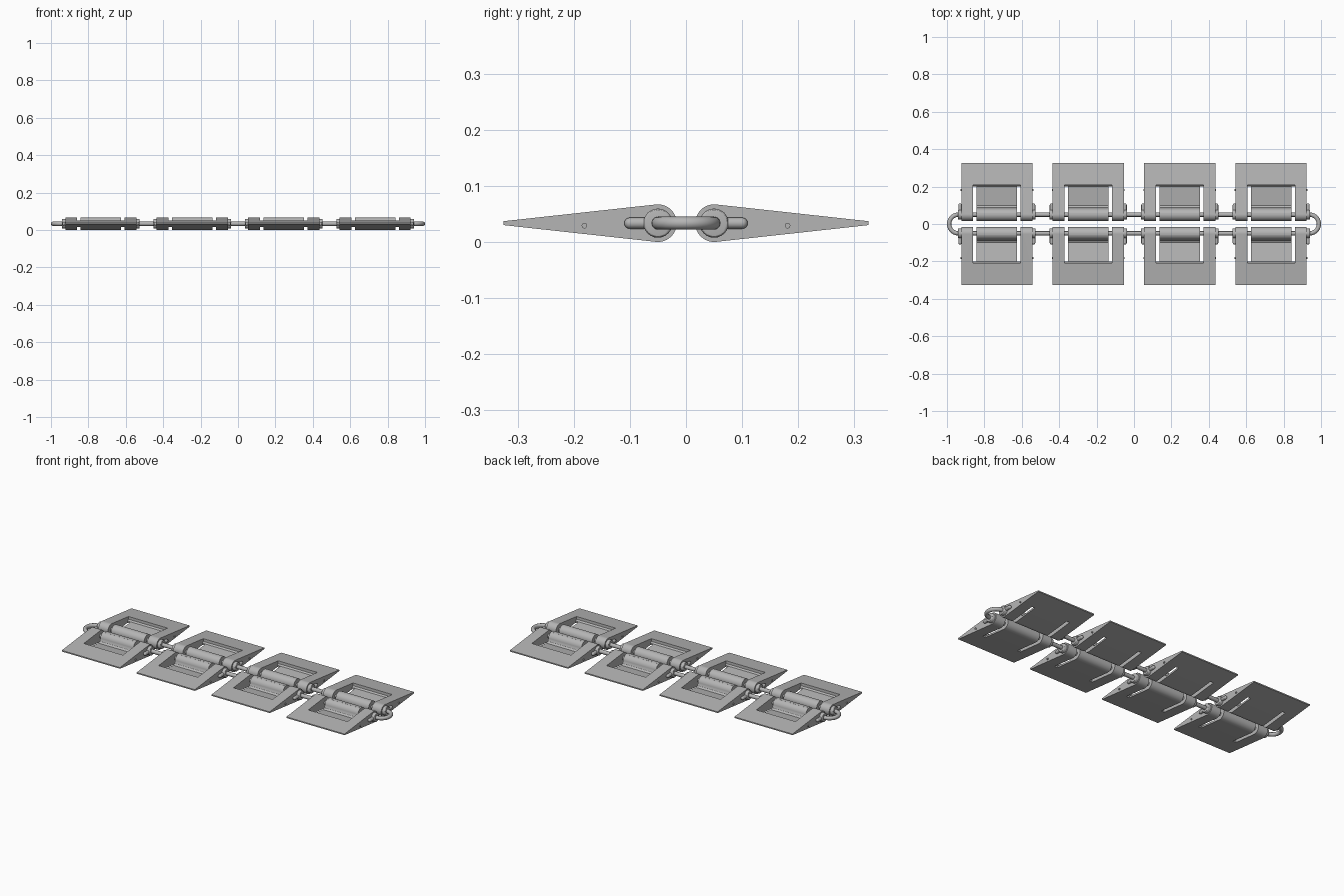
import bpy, bmesh
from math import sin, cos, pi, radians
from mathutils import Matrix, Vector

cube = bpy.data.objects.get("Cube")
if cube:
    bpy.data.objects.remove(cube)

grey = bpy.data.materials.new("steel_grey")
grey.use_nodes = True
colour = (0.46, 0.46, 0.46, 1)
grey.diffuse_color = colour
grey.node_tree.nodes["Principled BSDF"].inputs["Base Color"].default_value = colour

HALF = 0.19            # half plate width
PITCH = 0.489          # spacing of plates along the chain
AXIS_Y, AXIS_Z, BARREL = 0.05, 0.0335, 0.0335
TIP = 0.325
SLOT_OUT, SLOT_IN, SLOT_END = 0.128, 0.108, 0.2


def arc(cy, cz, r, a0, a1, n):
    angles = [radians(a0 + (a1 - a0) * i / n) for i in range(n + 1)]
    return [(cy + r * cos(a), cz + r * sin(a)) for a in angles]


def link(name, mesh, loc=(0, 0, 0), turn=0.0):
    ob = bpy.data.objects.new(name, mesh)
    ob.location = loc
    ob.rotation_euler.z = turn
    bpy.context.collection.objects.link(ob)
    return ob


def mesh_from(name, bm):
    bmesh.ops.recalc_face_normals(bm, faces=bm.faces)
    me = bpy.data.meshes.new(name)
    bm.to_mesh(me)
    bm.free()
    me.materials.append(grey)
    return me


def extrude_profile(name, points, x0, x1):
    """Extrude a (y, z) outline along x."""
    bm = bmesh.new()
    face = bm.faces.new([bm.verts.new((x0, y, z)) for y, z in points])
    new = bmesh.ops.extrude_face_region(bm, geom=[face])["geom"]
    bmesh.ops.translate(bm, vec=(x1 - x0, 0, 0),
                        verts=[v for v in new if isinstance(v, bmesh.types.BMVert)])
    return mesh_from(name, bm)


def smooth(ob):
    bpy.ops.object.select_all(action="DESELECT")
    ob.select_set(True)
    bpy.context.view_layer.objects.active = ob
    bpy.ops.object.shade_smooth_by_angle(angle=radians(30))


def bottom(y):
    return 0.03 * (y - AXIS_Y) / (TIP - AXIS_Y)


# Wedge plate with rounded hinge barrel
profile = arc(AXIS_Y, AXIS_Z, BARREL, 84, 276, 28) + [(TIP, 0.03), (TIP, 0.037)]
plate = link("plate_master", extrude_profile("plate", profile, -HALF, HALF))

# Pocket sunk in the top, leaving the barrel and a thin floor
floor = [(y, bottom(y) + 0.01) for y in (0.1, 0.2)]
pocket = (arc(AXIS_Y, AXIS_Z, BARREL, 75, 0, 10) + [(0.089, 0.022)] + floor
          + [(0.208, 0.034), (0.21, 0.1), (0.06, 0.1)])
cutters = [link("pocket_cutter", extrude_profile("pocket", pocket, -SLOT_OUT, SLOT_OUT))]

# Through slots on both sides of the pocket, also splitting the barrel
slot = [(-0.1, -0.1), (SLOT_END, -0.1), (SLOT_END, 0.11), (-0.1, 0.11)]
for side in (-1, 1):
    cutters.append(link("slot_cutter", extrude_profile(
        "slot", slot, min(side * SLOT_IN, side * SLOT_OUT), max(side * SLOT_IN, side * SLOT_OUT))))
for cutter in cutters:
    cutter.hide_render = True
    mod = plate.modifiers.new("cut", "BOOLEAN")
    mod.operation = "DIFFERENCE"
    mod.solver = "EXACT"
    mod.object = cutter

bpy.context.view_layer.update()
plate_mesh = bpy.data.meshes.new_from_object(
    plate.evaluated_get(bpy.context.evaluated_depsgraph_get()))
for ob in cutters + [plate]:
    bpy.data.objects.remove(ob)


def rod_along_x(bm, r, x0, x1, y, z, bevel=0.0, n=24):
    m = Matrix.Translation(((x0 + x1) / 2, y, z)) @ Matrix.Rotation(pi / 2, 4, "Y")
    verts = bmesh.ops.create_cone(bm, cap_ends=True, segments=n, radius1=r, radius2=r,
                                  depth=abs(x1 - x0), matrix=m)["verts"]
    if bevel:
        outer = max((v.co.x for v in verts), key=abs)
        edges = {e for v in verts for e in v.link_edges
                 if all(abs(w.co.x - outer) < 1e-5 for w in e.verts)}
        bmesh.ops.bevel(bm, geom=list(edges), offset=bevel, segments=3,
                        affect="EDGES", profile=0.5)


# Collars, rounded retaining tabs and small pins on both plate ends
bm = bmesh.new()
for s in (-1, 1):
    rod_along_x(bm, 0.026, s * (HALF - 0.005), s * (HALF + 0.018), AXIS_Y, AXIS_Z, 0.005)
    rod_along_x(bm, 0.005, s * (HALF - 0.005), s * (HALF + 0.005), 0.181, 0.029, n=12)
    x = s * (HALF + 0.006)
    m = Matrix.Translation((x, 0.075, AXIS_Z)) @ Matrix.Rotation(pi / 2, 4, "X")
    bmesh.ops.create_cone(bm, cap_ends=True, segments=16, radius1=0.01, radius2=0.01,
                          depth=0.05, matrix=m)
    bmesh.ops.create_uvsphere(bm, u_segments=16, v_segments=8, radius=0.01,
                              matrix=Matrix.Translation((x, 0.1, AXIS_Z)))
fitting_mesh = mesh_from("fittings", bm)

# Four plate pairs along the chain
for i in range(4):
    x = (i - 1.5) * PITCH
    for side, turn in (("back", 0.0), ("front", pi)):
        smooth(link(f"{side}_plate_{i + 1}", plate_mesh, (x, 0, 0), turn))
        smooth(link(f"{side}_fittings_{i + 1}", fitting_mesh, (x, 0, 0), turn))

# Closed rod loop running through every barrel
R = 0.0115
bend = 1 - R - AXIS_Y
path = [(bend + px, py) for px, py in arc(0, 0, AXIS_Y, -90, 90, 20)]
path += [(-px, -py) for px, py in path]
curve = bpy.data.curves.new("rod_loop", "CURVE")
curve.dimensions = "3D"
curve.bevel_depth = R
curve.bevel_resolution = 4
spline = curve.splines.new("POLY")
spline.points.add(len(path) - 1)
for p, (px, py) in zip(spline.points, path):
    p.co = (px, py, AXIS_Z, 1)
spline.use_cyclic_u = True
spline.use_smooth = True
curve.materials.append(grey)
link("rod_loop", curve)
